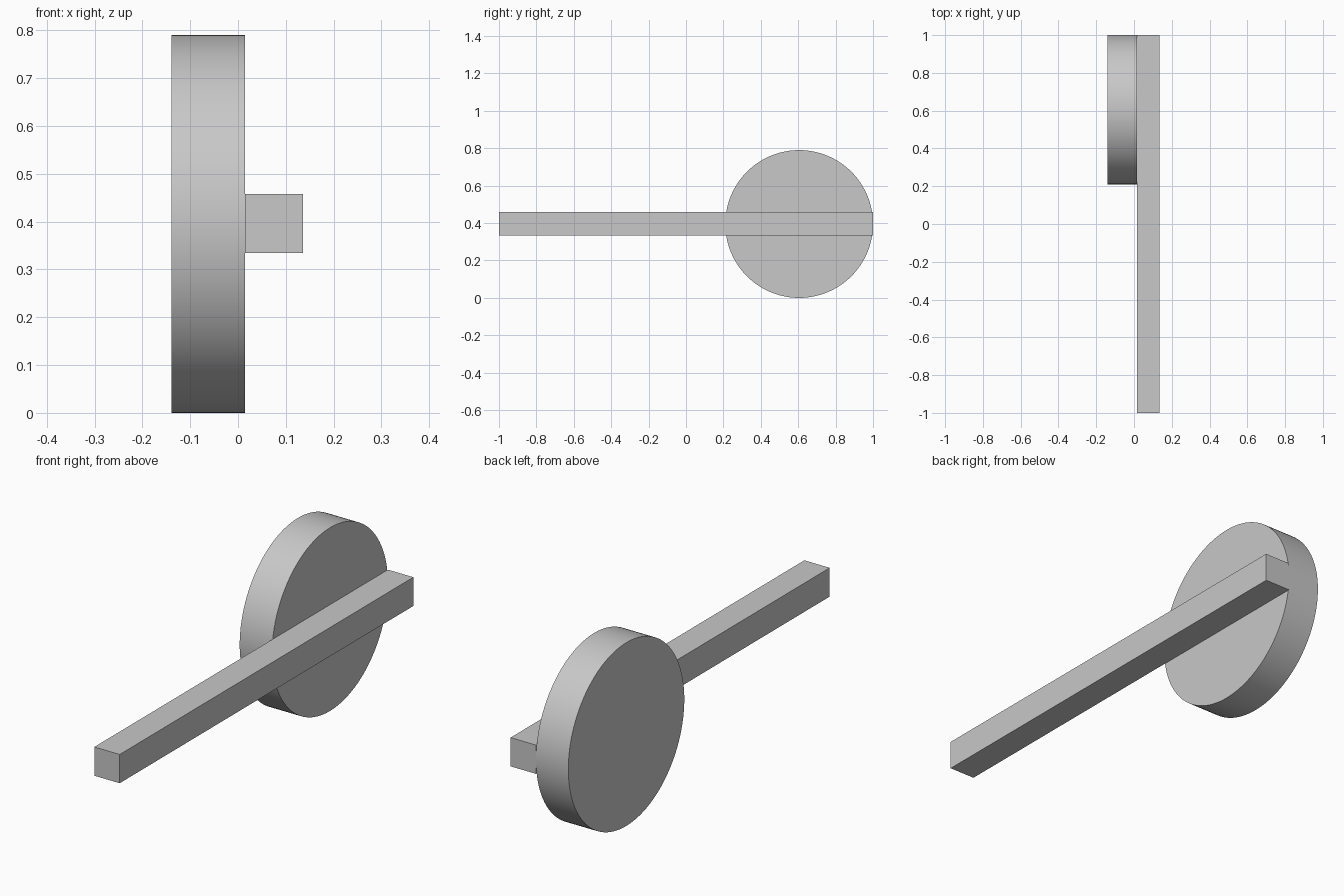
import bpy
import math

cube = bpy.data.objects.get("Cube")
if cube:
    bpy.data.objects.remove(cube, do_unlink=True)

# Single light grey material
grey = bpy.data.materials.new("light_grey")
grey.use_nodes = True
colour = (0.58, 0.58, 0.58, 1)
grey.diffuse_color = colour
grey.node_tree.nodes["Principled BSDF"].inputs["Base Color"].default_value = colour

RADIUS = 0.395
DISC_LEFT, DISC_RIGHT = -0.139, 0.015
BAR_RIGHT = 0.136

# Thick round disc, axis across the model, touching the bar's side
bpy.ops.mesh.primitive_cylinder_add(
    vertices=128, radius=RADIUS, depth=DISC_RIGHT - DISC_LEFT,
    location=((DISC_LEFT + DISC_RIGHT) / 2, 1 - RADIUS, RADIUS),
    rotation=(0, math.pi / 2, 0))
disc = bpy.context.object
disc.name = "disc"
bpy.ops.object.shade_smooth_by_angle(angle=math.radians(30))

# Long square bar running the full length
bpy.ops.mesh.primitive_cube_add(
    size=1, location=((DISC_RIGHT + BAR_RIGHT) / 2, 0, 0.396))
bar = bpy.context.object
bar.name = "bar"
bar.scale = (BAR_RIGHT - DISC_RIGHT, 2, 0.124)
bpy.ops.object.transform_apply(location=False, rotation=False, scale=True)

for part in (disc, bar):
    part.data.materials.append(grey)
